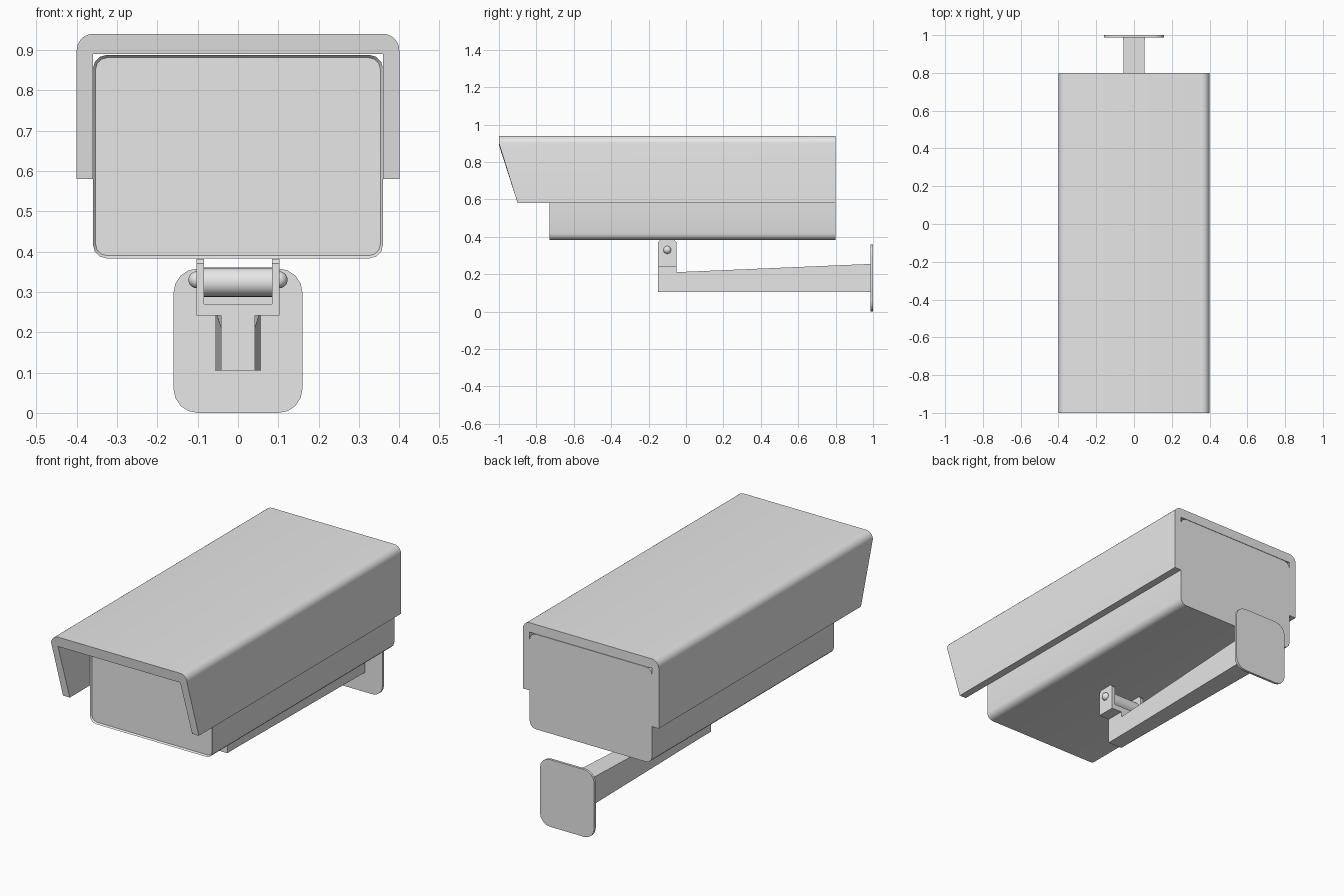
import bpy, bmesh
from math import sin, cos, pi, radians

old = bpy.data.objects.get("Cube")
if old:
    bpy.data.objects.remove(old, do_unlink=True)

grey = bpy.data.materials.new("light grey")
grey.use_nodes = True
colour = (0.8, 0.8, 0.8, 1)
grey.diffuse_color = colour
grey.node_tree.nodes["Principled BSDF"].inputs["Base Color"].default_value = colour


def finish(bm, name, angle=40):
    bmesh.ops.recalc_face_normals(bm, faces=bm.faces)
    mesh = bpy.data.meshes.new(name)
    bm.to_mesh(mesh)
    bm.free()
    mesh.materials.append(grey)
    obj = bpy.data.objects.new(name, mesh)
    bpy.context.collection.objects.link(obj)
    bpy.ops.object.select_all(action='DESELECT')
    obj.select_set(True)
    bpy.context.view_layer.objects.active = obj
    bpy.ops.object.shade_smooth_by_angle(angle=radians(angle))
    return obj


def prism(points, axis, start, end):
    """Extrude a closed 2D outline along x (outline in y, z) or y (outline in x, z)."""
    bm = bmesh.new()
    place = (lambda p, t: (t, p[0], p[1])) if axis == 'x' else (lambda p, t: (p[0], t, p[1]))
    face = bm.faces.new([bm.verts.new(place(p, start)) for p in points])
    moved = bmesh.ops.extrude_face_region(bm, geom=[face])["geom"]
    shift = (end - start, 0, 0) if axis == 'x' else (0, end - start, 0)
    bmesh.ops.translate(bm, vec=shift, verts=[v for v in moved if isinstance(v, bmesh.types.BMVert)])
    return bm


def arc(cx, cz, r, a0, a1, steps):
    return [(cx + r * cos(radians(a0 + (a1 - a0) * i / steps)),
             cz + r * sin(radians(a0 + (a1 - a0) * i / steps))) for i in range(steps + 1)]


def rounded(w, z0, z1, r, steps):
    """Rounded rectangle centred on x = 0."""
    corners = [(w - r, z1 - r), (r - w, z1 - r), (r - w, z0 + r), (w - r, z0 + r)]
    return [p for i, (x, z) in enumerate(corners)
            for p in arc(x, z, r, 90 * i, 90 * i + 90, steps)]


# Camera housing with a thin raised rim round the front panel
bm = prism(rounded(0.36, 0.383, 0.888, 0.035, 3), 'y', -0.73, 0.8)
bmesh.ops.recalc_face_normals(bm, faces=bm.faces)
front = min(bm.faces, key=lambda f: f.calc_center_median().y)
bmesh.ops.inset_region(bm, faces=[front], thickness=0.007)
bmesh.ops.translate(bm, vec=(0, 0.008, 0), verts=front.verts)
finish(bm, "housing")

# Weather cover: folded sheet with rounded outer edges and a slanted front
outline = [(-0.4, 0.58), (-0.36, 0.58), (-0.36, 0.89), (0.36, 0.89), (0.36, 0.58), (0.4, 0.58)]
outline += arc(0.36, 0.9, 0.04, 0, 90, 6) + arc(-0.36, 0.9, 0.04, 90, 180, 6)
bm = prism(outline, 'y', -1, 0.8)
for v in bm.verts:
    if v.co.y < 0 and v.co.z < 0.89:
        v.co.y += 0.1 * (0.89 - v.co.z) / 0.31
finish(bm, "weather_cover")

# Pivot fork: a base strip and two ears with clipped top corners
finish(prism([(-0.103, 0.241), (0.103, 0.241), (0.103, 0.27), (-0.103, 0.27)],
             'y', -0.15, -0.05), "fork_base")
ear = [(-0.15, 0.27), (-0.05, 0.27), (-0.05, 0.37), (-0.062, 0.382), (-0.138, 0.382), (-0.15, 0.37)]
for side, s in (("left", 1), ("right", -1)):
    finish(prism(ear, 'x', s * 0.084, s * 0.103), side + "_fork_ear")

    # Domed bolt head on the outside of each ear
    bm = bmesh.new()
    bmesh.ops.create_uvsphere(bm, u_segments=20, v_segments=12, radius=0.021)
    bmesh.ops.translate(bm, vec=(s * 0.102, -0.1, 0.33), verts=bm.verts)
    finish(bm, side + "_bolt_head")

# Pivot barrel between the ears
finish(prism(arc(-0.1, 0.324, 0.036, 0, 348.75, 31), 'x', -0.084, 0.084), "pivot_barrel")

# Support arm: short upright under the fork, growing wider and taller to the wall
upright, wall = -0.05, 0.988
side_profile = [(-0.15, 0.105), (upright, 0.105), (wall, 0.105), (wall, 0.255),
                (upright, 0.211), (upright, 0.242), (-0.15, 0.242)]
bm = prism(side_profile, 'x', -0.042, 0.042)
for v in bm.verts:
    if v.co.y > 0.5:
        v.co.x *= 1.36
finish(bm, "support_arm", 20)

# Wall plate
finish(prism(rounded(0.16, 0, 0.358, 0.06, 4), 'y', 0.987, 1.0), "wall_plate", 35)
